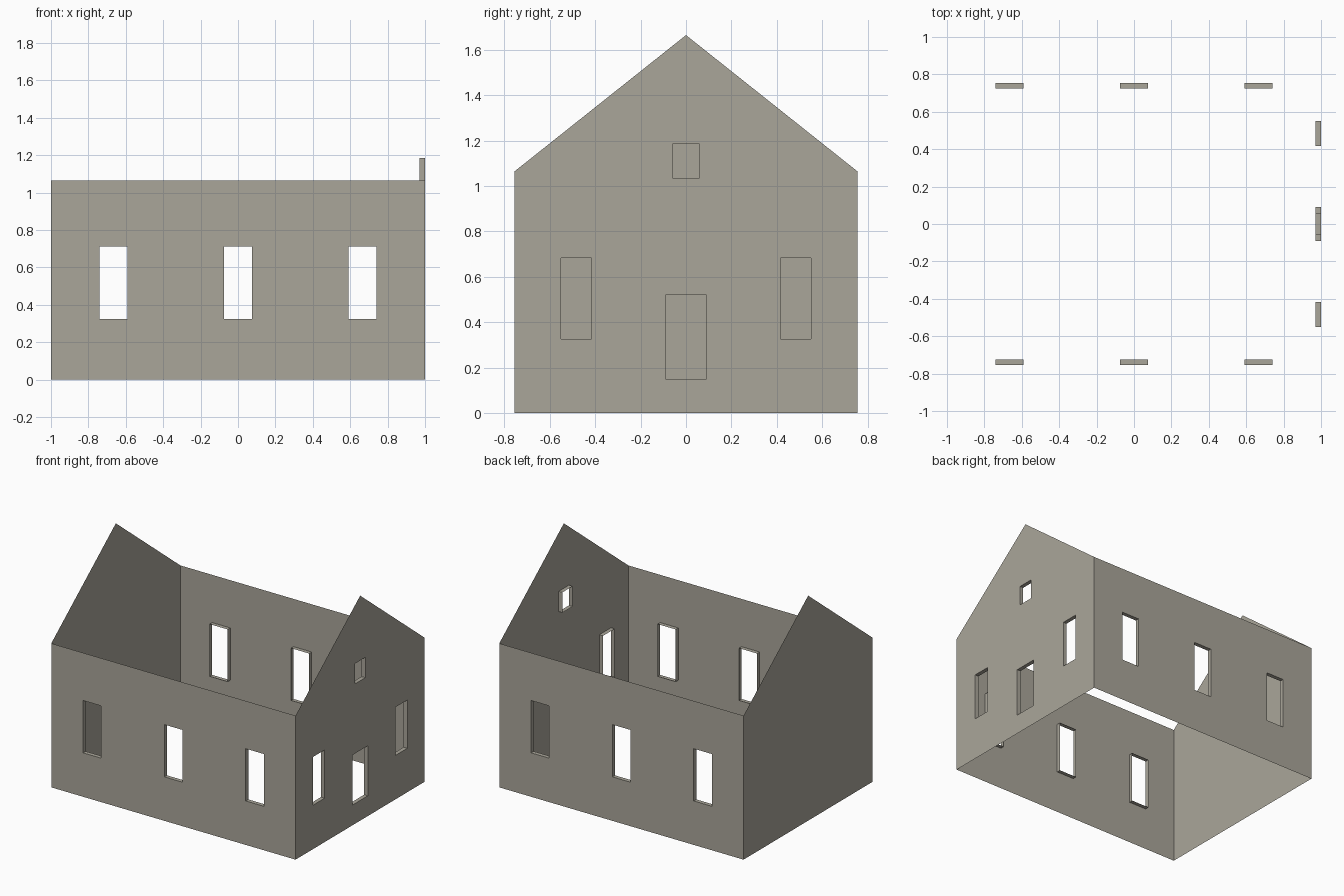
import bpy
import bmesh
from mathutils import Vector

cube = bpy.data.objects.get("Cube")
if cube:
    bpy.data.objects.remove(cube, do_unlink=True)

HALF_LEN, HALF_WID = 1.0, 0.755
EAVE, RIDGE = 1.065, 1.665
REVEAL = 0.03  # depth of the window and door linings

# Single wall colour
stone = bpy.data.materials.new("warm_grey_stone")
stone.use_nodes = True
colour = (0.402, 0.381, 0.323, 1)
stone.diffuse_color = colour
stone.node_tree.nodes["Principled BSDF"].inputs["Base Color"].default_value = colour


def rectangle(centre, half, low, high):
    return [(centre - half, low), (centre + half, low),
            (centre + half, high), (centre - half, high)]


def make_wall(name, outline, openings, origin, along):
    """Thin wall with openings, each lined by a reveal running indoors."""
    along = Vector(along)
    up = Vector((0, 0, 1))
    outward = along.cross(up)
    bm = bmesh.new()

    def loop(points, depth=0.0):
        return [bm.verts.new(Vector(origin) + along * u + up * z - outward * depth)
                for u, z in points]

    def pairs(ring):
        return list(zip(ring, ring[1:] + ring[:1]))

    rings = [loop(points) for points in [outline] + openings]
    edges = [bm.edges.new(pair) for ring in rings for pair in pairs(ring)]
    bmesh.ops.triangle_fill(bm, use_beauty=True, use_dissolve=False,
                            edges=edges, normal=outward)
    bm.normal_update()
    for face in bm.faces:
        if face.normal.dot(outward) < 0:
            face.normal_flip()

    # Linings around the openings
    for points, outer in zip(openings, rings[1:]):
        inner = loop(points, REVEAL)
        for (a, b), (c, d) in zip(pairs(outer), pairs(inner)):
            bm.faces.new((a, b, d, c))

    mesh = bpy.data.meshes.new(name)
    bm.to_mesh(mesh)
    bm.free()
    mesh.materials.append(stone)
    bpy.context.collection.objects.link(bpy.data.objects.new(name, mesh))


# Long side walls, three windows each
side = rectangle(0, HALF_LEN, 0, EAVE)
side_windows = [rectangle(x, 0.074, 0.325, 0.712) for x in (-0.666, 0, 0.666)]
make_wall("front_wall", side, side_windows, (0, -HALF_WID, 0), (1, 0, 0))
make_wall("back_wall", side, side_windows, (0, HALF_WID, 0), (-1, 0, 0))

# Gable walls, one with a door and windows and one plain
gable = rectangle(0, HALF_WID, 0, EAVE)
gable.insert(3, (0, RIDGE))
gable_openings = [rectangle(y, 0.068, 0.325, 0.682) for y in (-0.484, 0.484)]
gable_openings.append(rectangle(0, 0.09, 0.15, 0.52))
gable_openings.append(rectangle(0, 0.06, 1.035, 1.185))
make_wall("entrance_gable", gable, gable_openings, (HALF_LEN, 0, 0), (0, 1, 0))
make_wall("plain_gable", gable, [], (-HALF_LEN, 0, 0), (0, -1, 0))
